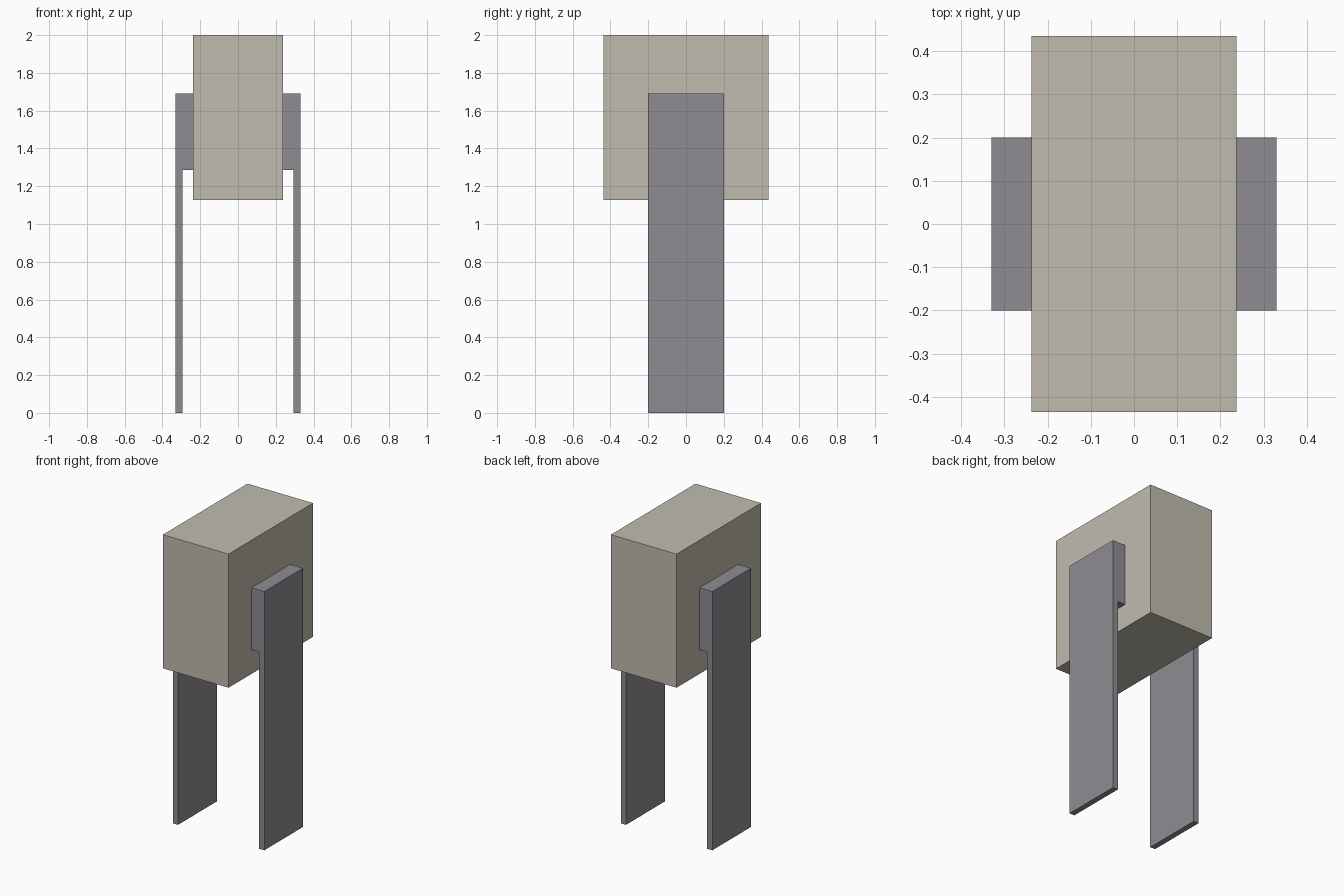
import bpy
import bmesh

if "Cube" in bpy.data.objects:
    bpy.data.objects.remove(bpy.data.objects["Cube"], do_unlink=True)


def make_material(name, color):
    mat = bpy.data.materials.new(name)
    mat.use_nodes = True
    mat.diffuse_color = color
    mat.node_tree.nodes["Principled BSDF"].inputs["Base Color"].default_value = color
    return mat


def extrude_profile(name, profile, half_depth, mat):
    """Extrude an outline in the x-z plane symmetrically along y."""
    bm = bmesh.new()
    face = bm.faces.new([bm.verts.new((x, -half_depth, z)) for x, z in profile])
    result = bmesh.ops.extrude_face_region(bm, geom=[face])
    moved = [v for v in result["geom"] if isinstance(v, bmesh.types.BMVert)]
    bmesh.ops.translate(bm, verts=moved, vec=(0, 2 * half_depth, 0))
    bmesh.ops.recalc_face_normals(bm, faces=bm.faces)
    mesh = bpy.data.meshes.new(name)
    bm.to_mesh(mesh)
    bm.free()
    mesh.materials.append(mat)
    obj = bpy.data.objects.new(name, mesh)
    bpy.context.collection.objects.link(obj)
    return obj


beige = make_material("warm beige", (0.53, 0.50, 0.42, 1))
grey = make_material("cool grey", (0.275, 0.265, 0.29, 1))

# Box body
half_width, bottom, top = 0.237, 1.127, 2.0
extrude_profile("body", [(-half_width, bottom), (half_width, bottom),
                         (half_width, top), (-half_width, top)], 0.436, beige)

# Thin legs, each with a thick mounting block at the top
outer, inner, block_bottom, leg_top = 0.33, 0.293, 1.285, 1.69
leg_outline = [(inner, 0), (outer, 0), (outer, leg_top), (half_width, leg_top),
               (half_width, block_bottom), (inner, block_bottom)]
for name, side in (("left_leg", 1), ("right_leg", -1)):
    extrude_profile(name, [(side * x, z) for x, z in leg_outline], 0.2, grey)
